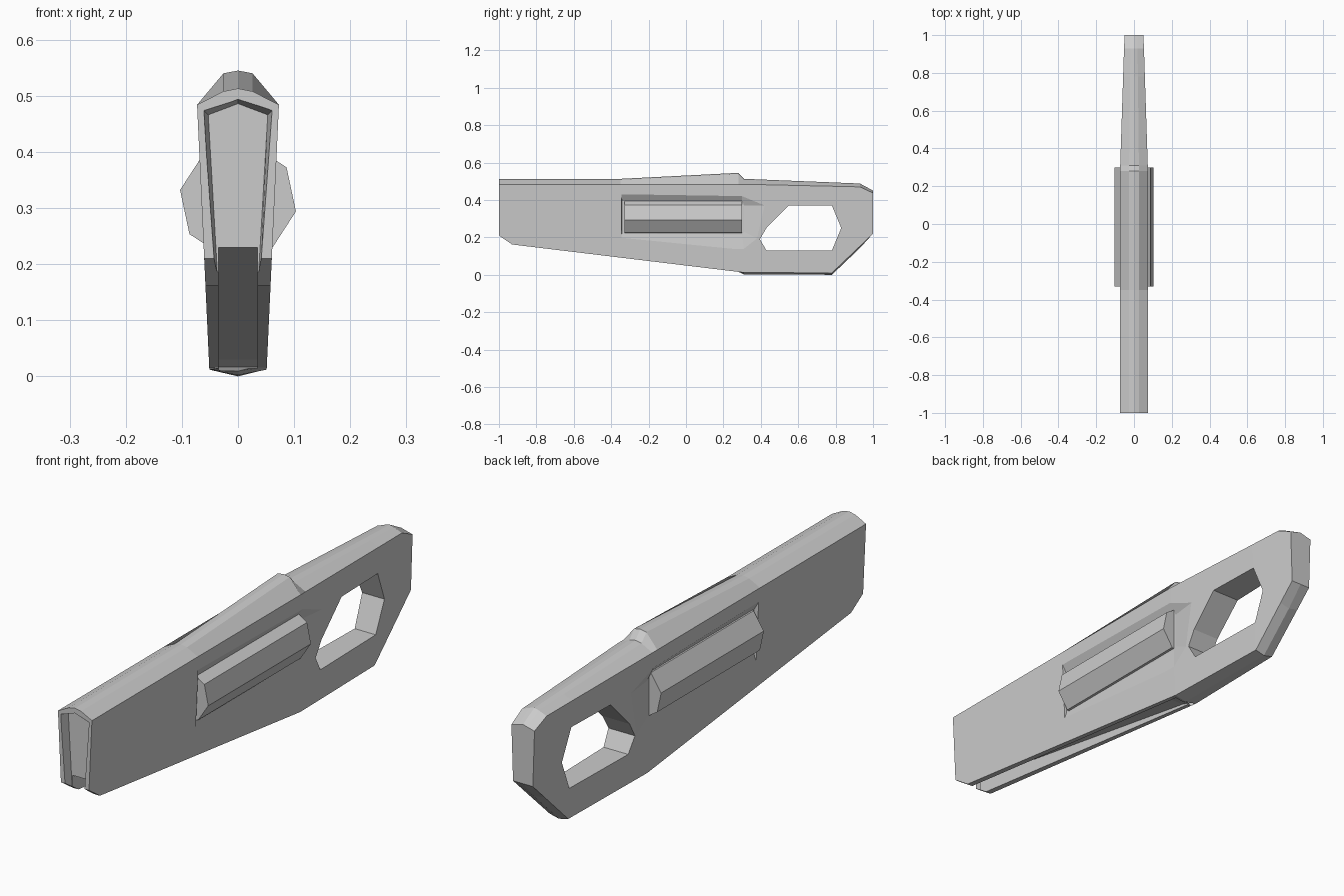
import bpy, bmesh, math

if "Cube" in bpy.data.objects:
    bpy.data.objects.remove(bpy.data.objects["Cube"])


def mesh_object(name, rings):
    """Loft equal-length closed rings and cap both ends."""
    bm = bmesh.new()
    vs = [[bm.verts.new(p) for p in r] for r in rings]
    n = len(rings[0])
    for a, b in zip(vs, vs[1:]):
        for i in range(n):
            j = (i + 1) % n
            bm.faces.new((a[i], a[j], b[j], b[i]))
    bm.faces.new(vs[0])
    bm.faces.new(vs[-1])
    bmesh.ops.recalc_face_normals(bm, faces=bm.faces)
    me = bpy.data.meshes.new(name)
    bm.to_mesh(me)
    bm.free()
    ob = bpy.data.objects.new(name, me)
    bpy.context.collection.objects.link(ob)
    return ob


def cut(target, cutter):
    cutter.hide_render = True
    mod = target.modifiers.new("cut", 'BOOLEAN')
    mod.operation = 'DIFFERENCE'
    mod.solver = 'EXACT'
    mod.object = cutter
    bpy.context.view_layer.objects.active = target
    bpy.ops.object.modifier_apply(modifier=mod.name)
    bpy.data.objects.remove(cutter)


def interp(pts, y):
    for (a, u), (b, v) in zip(pts, pts[1:]):
        if y <= b:
            return u + (v - u) * (y - a) / (b - a)
    return pts[-1][1]


def half_width(y, z):
    taper = 1 if y < 0.31 else 1 - 0.3 * (y - 0.31) / 0.69
    return (0.051 + (z - 0.01) * 0.0463) * taper


# Body: side outline lofted with a tapered, peaked cross-section
bottom = [(-1, .21), (-.93, .162), (.31, .012), (.78, .01), (1, .22)]
edge = [(-1, .484), (.31, .484), (.93, .470), (1, .437)]
top = [(-1, .513), (-.35, .513), (.28, .545), (.31, .513), (.93, .488), (1, .45)]
rings = []
for y in (-1, -.93, -.35, .28, .31, .78, .93, 1):
    b, e, t = interp(bottom, y), interp(edge, y), interp(top, y)
    ridge = 0.01 if .3 < y < .99 else 0.0
    k = half_width(y, .48) / .073
    right = [(half_width(y, b), y, b), (half_width(y, e), y, e), (.026 * k, y, t - .005)]
    left = [(-x, yy, z) for x, yy, z in reversed(right)]
    rings.append([(0, y, b - ridge)] + right + [(0, y, t)] + left)
body = mesh_object("handle_body", rings)

# Bevelled recess in the front end
def mouth(y, w, h, wb):
    return [(-wb, y, .12), (wb, y, .12), (w, y, h), (0, y, h + .02), (-w, y, h)]
cut(body, mesh_object("mouth_cutter", [mouth(-1.01, .063, .476, .037),
                                       mouth(-.965, .053, .466, .033)]))

# Tapering groove along the underside
groove = [(-1.02, -.02), (-1.02, .23), (-.95, .23), (.25, .03), (.29, .017), (.31, -.02)]
cut(body, mesh_object("groove_cutter", [[(x, y, z) for y, z in groove] for x in (-.0345, .0345)]))

# Thumb recesses on both sides
outer = [(-.345, .432), (.3, .422), (.43, .37), (.39, .19), (.31, .13), (-.345, .195)]
inner = [(-.343, .395), (.3, .395), (.31, .37), (.31, .23), (.3, .215), (-.343, .225)]
for s in (-1, 1):
    cut(body, mesh_object("recess_cutter", [
        [(s * .15, y, z) for y, z in outer],
        [(s * (half_width(y, z) + .001), y, z) for y, z in outer],
        [(s * .051, y, z) for y, z in inner]]))

# Finger hole
hole = [(.55, .37), (.78, .37), (.83, .25), (.78, .13), (.43, .13), (.395, .19), (.43, .25)]
cut(body, mesh_object("hole_cutter", [[(x, y, z) for y, z in hole] for x in (-.2, .2)]))

# Octagonal roller passing through the recesses
octagon = [(.105 * math.cos(a), .313 + .105 * math.sin(a))
           for a in (math.radians(-10.5 + 45 * i) for i in range(8))]
mesh_object("side_roller", [[(x, y, z) for x, z in octagon] for y in (-.33, .3)])
